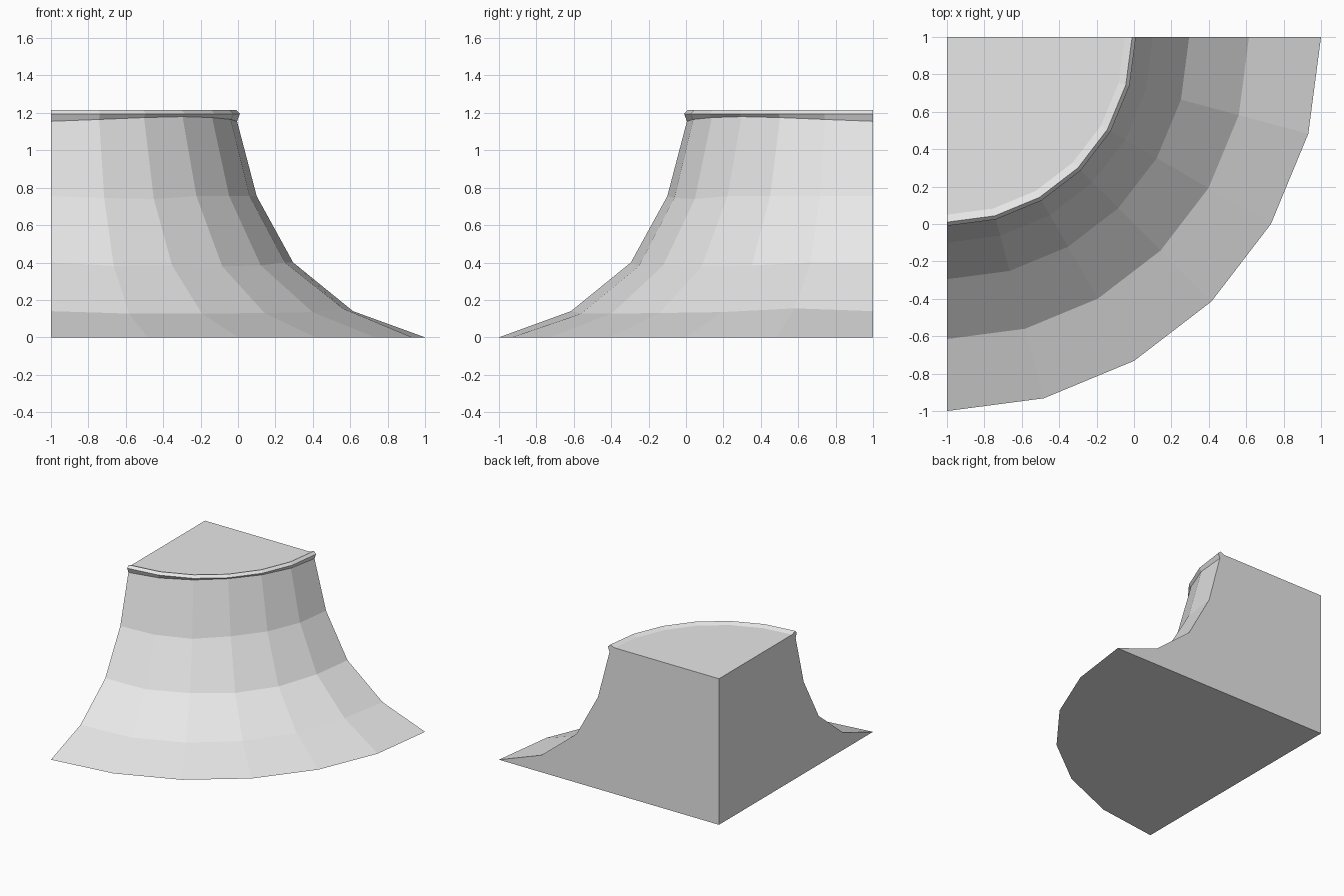
import bpy, bmesh
from math import sin, cos, radians

cube = bpy.data.objects.get("Cube")
if cube:
    bpy.data.objects.remove(cube, do_unlink=True)

stone = bpy.data.materials.new("light_grey")
stone.use_nodes = True
grey = (0.8, 0.8, 0.8, 1)
stone.diffuse_color = grey
stone.node_tree.nodes["Principled BSDF"].inputs["Base Color"].default_value = grey

# Flared slope profile: radius, height, then uneven height offsets per step
SEGMENTS = 6
EVEN = (0,) * (SEGMENTS + 1)
PROFILE = [
    (2.0, 0.0, EVEN),
    (1.615, 0.14, (0, -.013, -.013, -.01, -.005, .015, 0)),
    (1.295, 0.40, (0, -.018, -.015, -.02, -.015, 0, 0)),
    (1.10, 0.755, (0, -.01, -.015, 0, 0, 0, 0)),
    (0.995, 1.155, (0, .01, .02, .025, .02, .01, 0)),
    # Raised lip
    (1.01, 1.195, EVEN),
    (0.99, 1.215, EVEN),
    (0.95, 1.20, EVEN),
]

bm = bmesh.new()


def corner_vert(z):
    return bm.verts.new((-1, 1, z))


def ring(radius, height, offsets):
    verts = []
    for i, dz in enumerate(offsets):
        a = radians(90 * i / SEGMENTS)
        verts.append(bm.verts.new((-1 + radius * sin(a), 1 - radius * cos(a), height + dz)))
    return verts


# Curved outer slope, a quarter turn around the back corner
rings = [ring(*row) for row in PROFILE]
for low, high in zip(rings, rings[1:]):
    for i in range(SEGMENTS):
        bm.faces.new((low[i], low[i + 1], high[i + 1], high[i]))

# Flat top, base and the two straight cut walls
base, top = corner_vert(0), corner_vert(1.2)
bm.faces.new([top] + rings[-1])
bm.faces.new([base] + rings[0][::-1])
bm.faces.new([base] + [r[0] for r in rings] + [top])
bm.faces.new([top] + [r[-1] for r in reversed(rings)] + [base])
bmesh.ops.recalc_face_normals(bm, faces=bm.faces)

mesh = bpy.data.meshes.new("cliff_corner")
bm.to_mesh(mesh)
bm.free()
mesh.materials.append(stone)
bpy.context.collection.objects.link(bpy.data.objects.new("cliff_corner", mesh))
